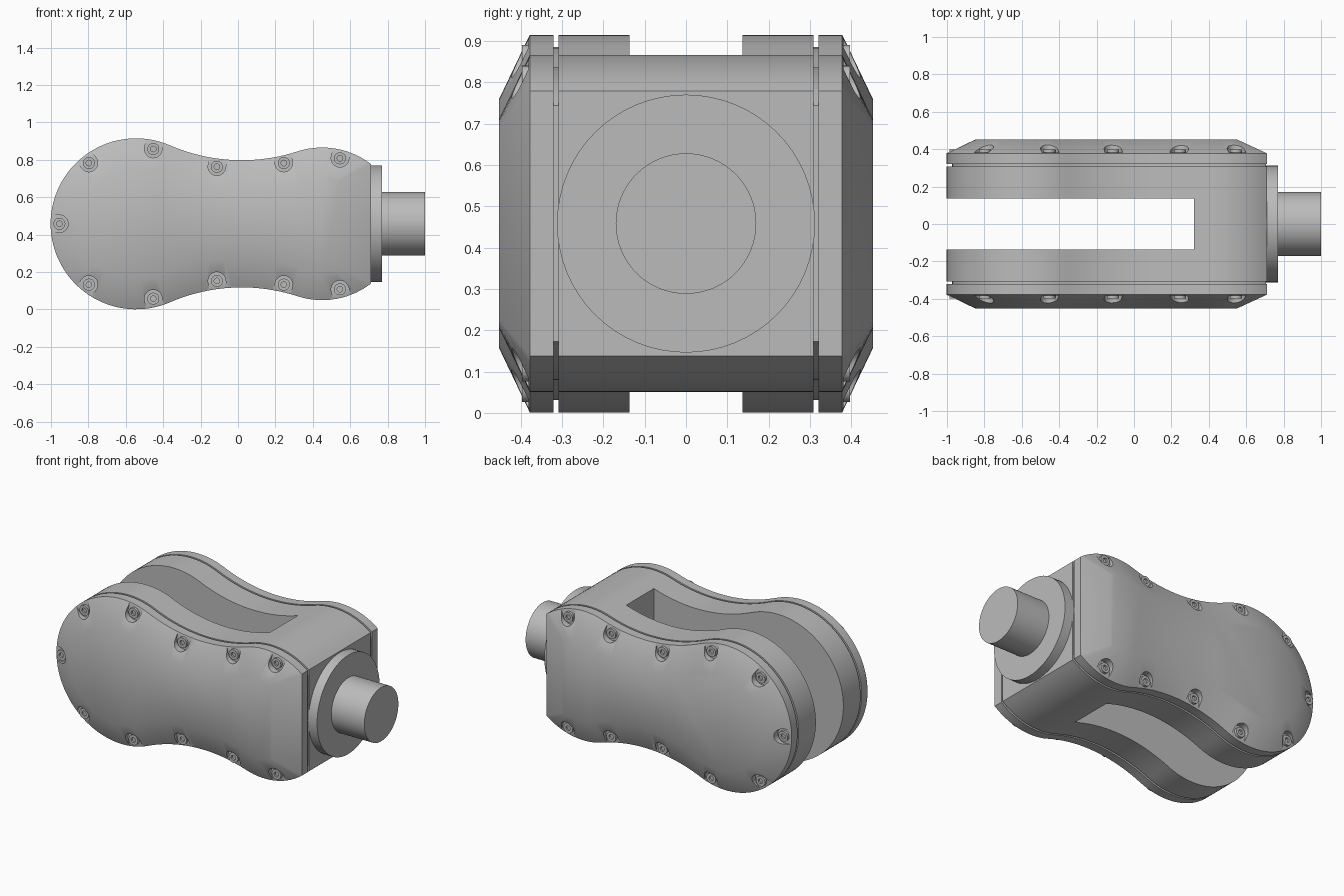
import bpy, bmesh
from math import sin, cos, asin, atan2, radians, pi
from mathutils import Matrix, Vector

if "Cube" in bpy.data.objects:
    bpy.data.objects.remove(bpy.data.objects["Cube"])

MID = 0.458                      # height of the long axis
LOBE = (-0.545, 0.0, 0.457)      # x, z, radius of the three tangent arcs
WAIST = (0.02, 1.305, 0.965)
SHOULDER = (0.45, -0.021, 0.429)

steel = bpy.data.materials.new("grey_steel")
steel.use_nodes = True
steel.diffuse_color = (0.5, 0.5, 0.5, 1)
steel.node_tree.nodes["Principled BSDF"].inputs["Base Color"].default_value = (0.5, 0.5, 0.5, 1)


def arc(c, r, a, b, n):
    return [(c[0] + r * cos(a + (b - a) * i / n), c[1] + r * sin(a + (b - a) * i / n))
            for i in range(n + 1)]


def outline(inset, end_x):
    """Peanut outline, offset inward, cut flat at end_x."""
    t1 = atan2(WAIST[1] - LOBE[1], WAIST[0] - LOBE[0])
    t2 = atan2(WAIST[1] - SHOULDER[1], WAIST[0] - SHOULDER[0])
    r = SHOULDER[2] - inset
    t3 = pi / 2 - asin((end_x - SHOULDER[0]) / r)
    top = arc(LOBE, LOBE[2] - inset, pi, t1, 32)
    top += arc(WAIST, WAIST[2] + inset, t1 - pi, t2 - pi, 20)[1:]
    top += arc(SHOULDER, r, t2, t3, 14)[1:]
    return top + [(x, -z) for x, z in reversed(top[1:])]


def finish(bm, name):
    bmesh.ops.recalc_face_normals(bm, faces=bm.faces)
    mesh = bpy.data.meshes.new(name)
    bm.to_mesh(mesh)
    bm.free()
    mesh.materials.append(steel)
    ob = bpy.data.objects.new(name, mesh)
    bpy.context.collection.objects.link(ob)
    return ob


def skin(bm, rings):
    """Join matching rings of 3D points and cap both ends."""
    loops = [[bm.verts.new(p) for p in ring] for ring in rings]
    for a, b in zip(loops, loops[1:]):
        for i in range(len(a)):
            j = (i + 1) % len(a)
            bm.faces.new((a[i], a[j], b[j], b[i]))
    bm.faces.new(loops[0])
    bm.faces.new(loops[-1])


def slab(name, layers):
    """Layers are (y, inset, end_x)."""
    bm = bmesh.new()
    skin(bm, [[(x, y, z + MID) for x, z in outline(inset, end)] for y, inset, end in layers])
    return finish(bm, name)


def cut(ob, cutter):
    cutter.hide_render = True
    mod = ob.modifiers.new("cut", 'BOOLEAN')
    mod.operation = 'DIFFERENCE'
    mod.solver = 'EXACT'
    mod.object = cutter
    bpy.context.view_layer.objects.active = ob
    bpy.ops.object.modifier_apply(modifier=mod.name)
    bpy.data.objects.remove(cutter)


def smooth(ob):
    bpy.ops.object.select_all(action='DESELECT')
    ob.select_set(True)
    bpy.context.view_layer.objects.active = ob
    bpy.ops.object.shade_smooth_by_angle(angle=radians(30))


def disc(name, radius, x0, x1):
    bm = bmesh.new()
    skin(bm, [[(x, radius * cos(a * pi / 32), MID + radius * sin(a * pi / 32))
               for a in range(64)] for x in (x0, x1)])
    smooth(finish(bm, name))


# Forked body: solid slab with a slot between the two arms
body = slab("fork_body", [(-0.308, 0, 0.71), (0.308, 0, 0.71)])
bm = bmesh.new()
bmesh.ops.create_cube(bm, size=1, matrix=Matrix.Translation((-0.44, 0, MID))
                      @ Matrix.Diagonal((1.52, 0.274, 2, 1)))
cut(body, finish(bm, "slot_cutter"))
smooth(body)

# Fastener positions on the upper half: x, z from axis, outward angle
spots = [(-0.955, 0, 180), (-0.797, 0.325, 128), (-0.453, 0.4, 77),
         (-0.113, 0.305, 82), (0.245, 0.325, 103), (0.545, 0.35, 75)]
spots += [(x, -z, -a) for x, z, a in spots[1:]]

for side, label in ((-1, "front"), (1, "back")):
    # Recessed seam between body and cover
    smooth(slab(label + "_seam", [(side * 0.3, 0.03, 0.705), (side * 0.33, 0.03, 0.705)]))

    # Cover with a straight rim and a bevelled face
    cover = slab(label + "_cover", [(side * 0.32, 0, 0.71), (side * 0.378, 0, 0.71),
                                    (side * 0.452, 0.155, 0.55)])
    pockets, bolts = bmesh.new(), bmesh.new()
    for x, z, angle in spots:
        a = radians(angle)
        out = Vector((cos(a), sin(a)))
        across = Vector((-sin(a), cos(a)))
        centre = Vector((x, z + MID))
        # U-shaped pocket, open toward the rim
        shape = [centre + 0.047 * (cos(t * pi / 16) * across - sin(t * pi / 16) * out)
                 for t in range(17)]
        shape += [shape[-1] + out * 0.15, shape[0] + out * 0.15]
        skin(pockets, [[(p.x, side * y, p.y) for p in shape] for y in (0.381, 0.5)])
        # Socket-head bolt
        skin(bolts, [[(x + r * cos(t * pi / 12), side * y, z + MID + r * sin(t * pi / 12))
                      for t in range(24)]
                     for r, y in ((0.032, 0.375), (0.032, 0.397), (0.015, 0.397), (0.015, 0.385))])
    cut(cover, finish(pockets, "pocket_cutter"))
    smooth(cover)
    smooth(finish(bolts, label + "_bolts"))

# Round flange and output shaft
disc("flange", 0.312, 0.70, 0.77)
disc("shaft", 0.17, 0.76, 1.0)
